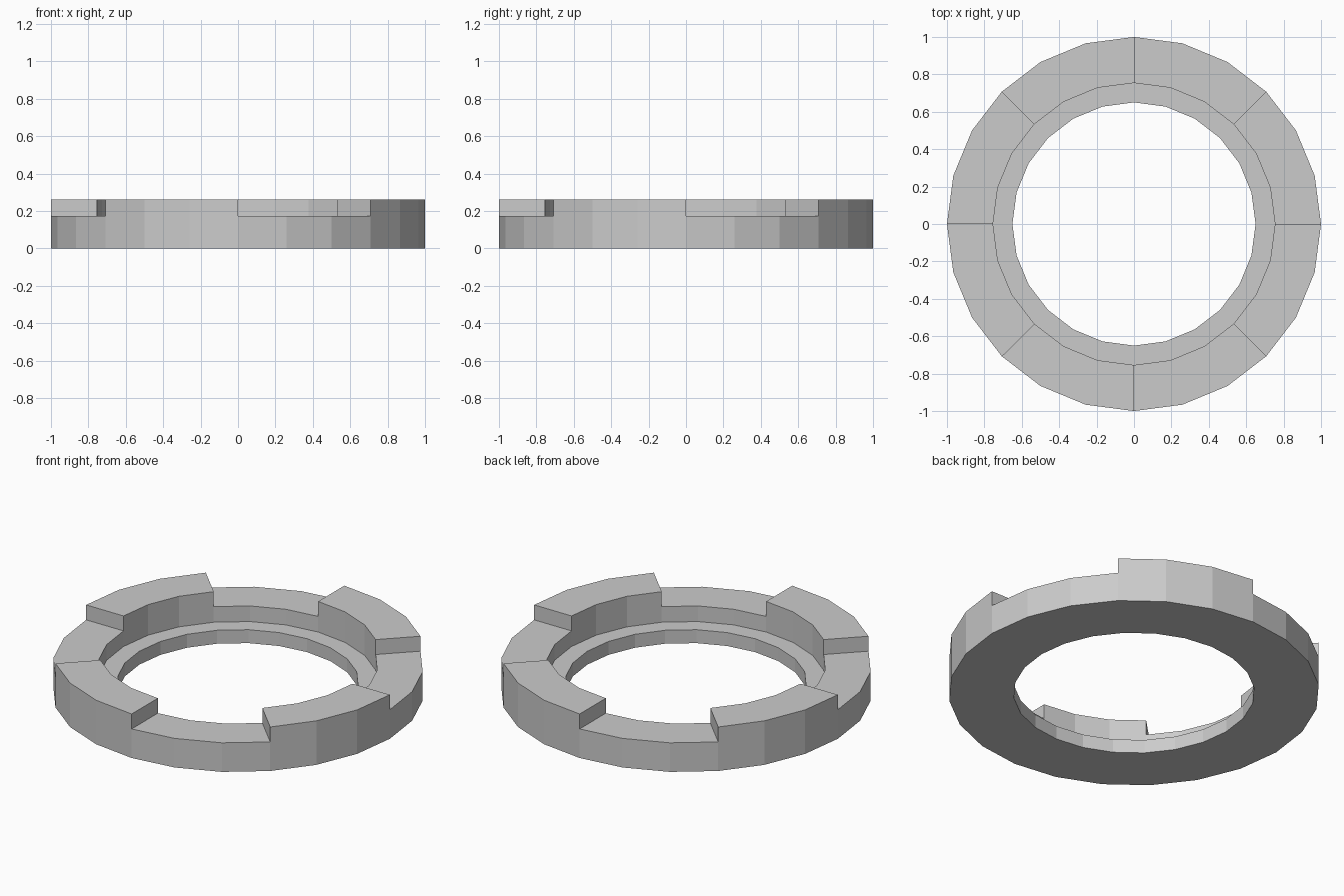
import bpy, bmesh, math

if "Cube" in bpy.data.objects:
    bpy.data.objects.remove(bpy.data.objects["Cube"])

SIDES = 24
SECTOR = 3            # facets per tooth or notch (45 degrees)
Z_LEDGE, Z_NOTCH, Z_TOP = 0.08, 0.173, 0.262
R_IN, R_MID, R_OUT = 0.65, 0.754, 1.0

# cross-section (radius, height): body loop, then the two tooth corners
PROFILE = [(R_OUT, 0), (R_OUT, Z_NOTCH), (R_MID, Z_NOTCH), (R_MID, Z_LEDGE),
           (R_IN, Z_LEDGE), (R_IN, 0), (R_OUT, Z_TOP), (R_MID, Z_TOP)]
OUTER, NOTCH_OUT, NOTCH_MID, LEDGE_MID, LEDGE_IN, INNER, TOP_OUT, TOP_MID = range(8)

bm = bmesh.new()
rings = []
for i in range(SIDES):
    a = 2 * math.pi * i / SIDES
    rings.append([bm.verts.new((r * math.cos(a), r * math.sin(a), z)) for r, z in PROFILE])


def is_tooth(i):
    return (i // SECTOR) % 2 == 1


for i in range(SIDES):
    p, q = rings[i], rings[(i + 1) % SIDES]

    def strip(*path):
        for a, b in zip(path, path[1:]):
            bm.faces.new((p[a], q[a], q[b], p[b]))

    # stepped body, with a raised tooth on every other sector
    strip(NOTCH_MID, LEDGE_MID, LEDGE_IN, INNER, OUTER, NOTCH_OUT)
    if is_tooth(i):
        strip(NOTCH_OUT, TOP_OUT, TOP_MID, NOTCH_MID)
    else:
        strip(NOTCH_OUT, NOTCH_MID)
    # radial end wall where a tooth starts or stops
    if is_tooth(i) != is_tooth(i - 1):
        bm.faces.new([p[k] for k in (NOTCH_OUT, TOP_OUT, TOP_MID, NOTCH_MID)])

bmesh.ops.delete(bm, geom=[v for v in bm.verts if not v.link_faces], context='VERTS')
bmesh.ops.recalc_face_normals(bm, faces=bm.faces)
mesh = bpy.data.meshes.new("toothed_ring")
bm.to_mesh(mesh)
bm.free()
bpy.context.collection.objects.link(bpy.data.objects.new("toothed_ring", mesh))
